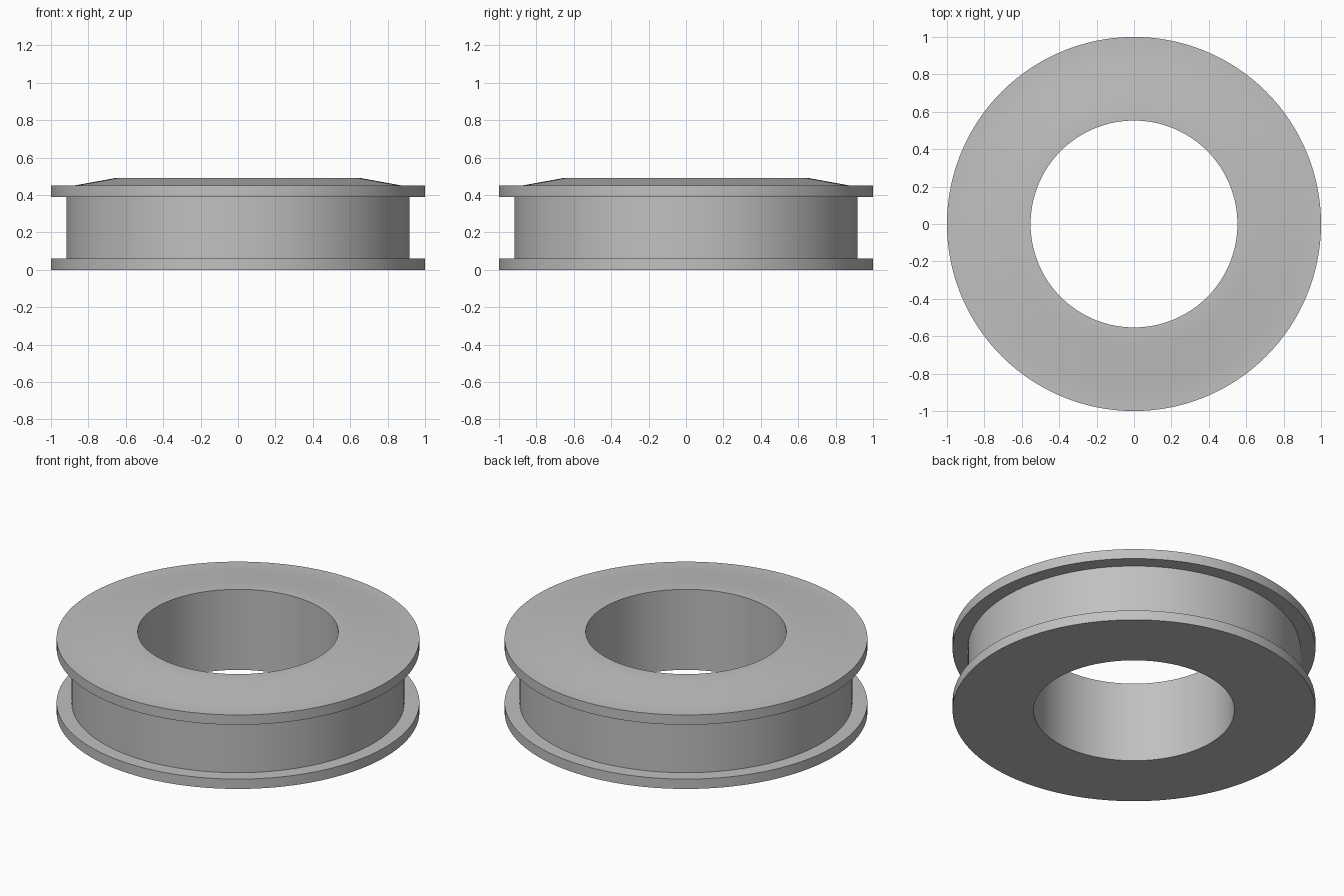
import bpy, bmesh, math
from mathutils import Matrix

cube = bpy.data.objects.get("Cube")
if cube:
    bpy.data.objects.remove(cube, do_unlink=True)

SEGMENTS = 128

# Single grey material
grey = bpy.data.materials.new("plain_grey")
grey.use_nodes = True
colour = (0.53, 0.53, 0.53, 1)
grey.diffuse_color = colour
grey.node_tree.nodes["Principled BSDF"].inputs["Base Color"].default_value = colour

# Closed cross-section (radius, height): bore, two flanges, groove, raised hub
profile = [
    (0.553, 0), (1, 0), (1, 0.06), (0.917, 0.06), (0.917, 0.39),
    (1, 0.39), (1, 0.45), (0.88, 0.45), (0.66, 0.49), (0.553, 0.49),
]


def lathe(name, points, material):
    """Revolve a closed profile around z."""
    bm = bmesh.new()
    rings = []
    for i in range(SEGMENTS):
        turn = Matrix.Rotation(math.tau * i / SEGMENTS, 3, "Z")
        rings.append([bm.verts.new(turn @ bm_point) for bm_point in points])
    for i, ring in enumerate(rings):
        following = rings[(i + 1) % SEGMENTS]
        for j in range(len(points)):
            k = (j + 1) % len(points)
            bm.faces.new((ring[j], following[j], following[k], ring[k]))
    bmesh.ops.recalc_face_normals(bm, faces=bm.faces)
    mesh = bpy.data.meshes.new(name)
    bm.to_mesh(mesh)
    bm.free()
    mesh.materials.append(material)
    obj = bpy.data.objects.new(name, mesh)
    bpy.context.collection.objects.link(obj)
    return obj


from mathutils import Vector
wheel = lathe("grooved_ring", [Vector((r, 0, z)) for r, z in profile], grey)

# Smooth round surfaces, crisp rims
bpy.ops.object.select_all(action="DESELECT")
wheel.select_set(True)
bpy.context.view_layer.objects.active = wheel
bpy.ops.object.shade_smooth_by_angle(angle=math.radians(30))
